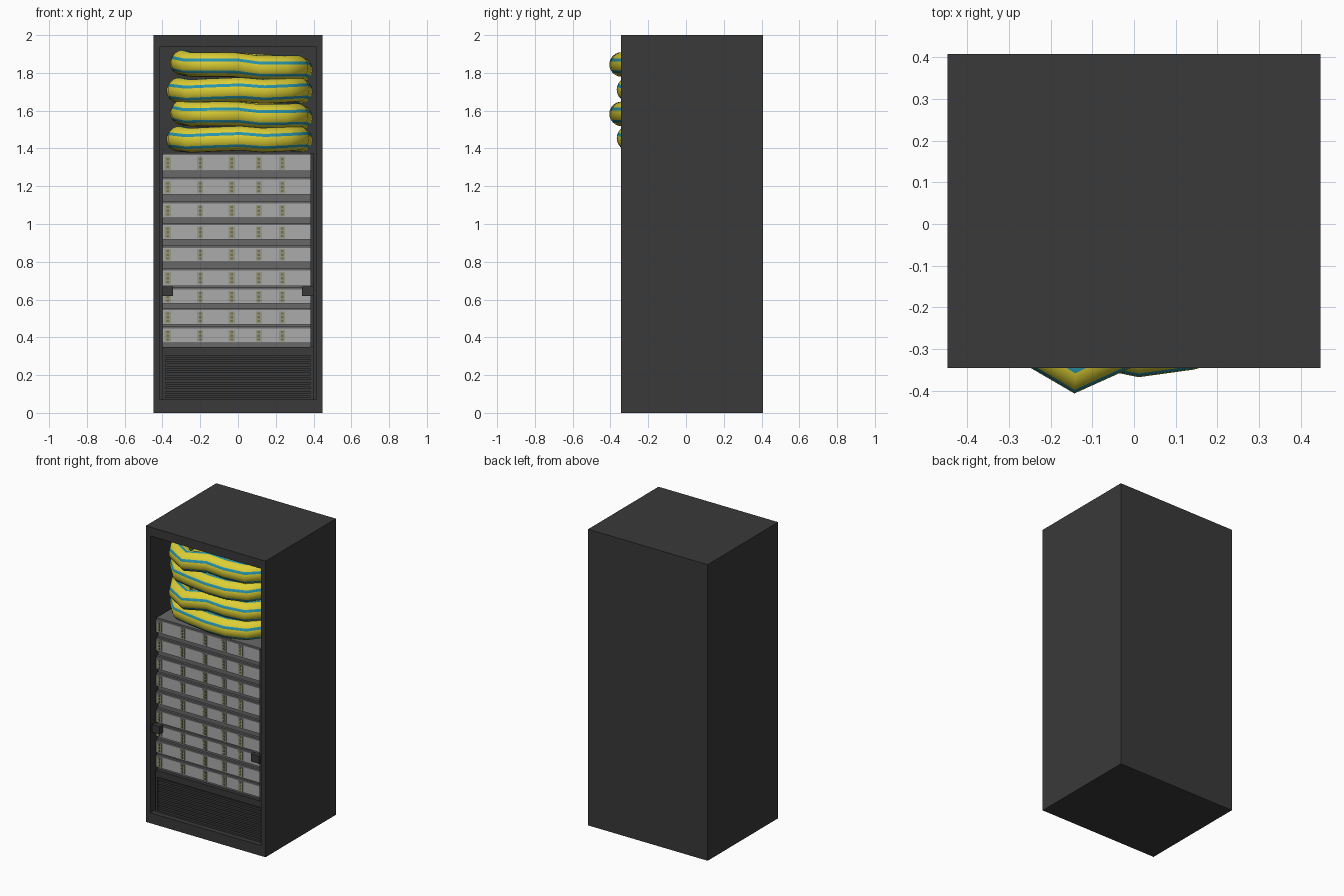
import bpy, bmesh, math
from mathutils import Vector

if "Cube" in bpy.data.objects:
    bpy.data.objects.remove(bpy.data.objects["Cube"])


def material(name, rgb):
    m = bpy.data.materials.new(name)
    m.diffuse_color = (*rgb, 1)
    m.use_nodes = True
    m.node_tree.nodes["Principled BSDF"].inputs["Base Color"].default_value = m.diffuse_color
    return m


DARK = material("charcoal", (0.041, 0.041, 0.041))
LIGHT = material("light grey", (0.41, 0.41, 0.41))
MID = material("mid grey", (0.14, 0.14, 0.14))
PLATE = material("port grey", (0.31, 0.31, 0.25))
OLIVE = material("olive", (0.17, 0.17, 0.05))
YELLOW = material("cable yellow", (0.72, 0.62, 0.035))
TEAL = material("cable teal", (0.02, 0.30, 0.42))


def finish(name, bm, *mats):
    bmesh.ops.recalc_face_normals(bm, faces=bm.faces)
    me = bpy.data.meshes.new(name)
    bm.to_mesh(me)
    bm.free()
    for m in mats:
        me.materials.append(m)
    ob = bpy.data.objects.new(name, me)
    bpy.context.collection.objects.link(ob)
    return ob


def add_box(bm, x0, x1, y0, y1, z0, z1):
    verts = bmesh.ops.create_cube(bm, size=1)["verts"]
    for v in verts:
        v.co = Vector(((x0 + x1) / 2 + v.co.x * (x1 - x0),
                       (y0 + y1) / 2 + v.co.y * (y1 - y0),
                       (z0 + z1) / 2 + v.co.z * (z1 - z0)))
    return verts


def boxes(name, mat, items):
    bm = bmesh.new()
    for b in items:
        add_box(bm, *b)
    return finish(name, bm, mat)


FRONT = -0.345

# Hollow cabinet: inset the front face and push it back
bm = bmesh.new()
add_box(bm, -0.447, 0.447, FRONT, 0.407, 0, 2)
bm.normal_update()
face = min(bm.faces, key=lambda f: f.calc_center_median().y)
bmesh.ops.inset_region(bm, faces=[face], thickness=0.047)
for v in face.verts:
    v.co.z = 1.94 if v.co.z > 1 else 0.07
ext = bmesh.ops.extrude_face_region(bm, geom=[face])["geom"]
if face.is_valid:
    bm.faces.remove(face)
for v in ext:
    if isinstance(v, bmesh.types.BMVert):
        v.co.y = 0.37
finish("cabinet", bm, DARK)

# Recessed grille at the bottom with horizontal slats
boxes("grille_panel", DARK, [(-0.4, 0.4, -0.285, 0.3, 0.07, 0.35)])
boxes("grille_frame", DARK, [(-0.4, -0.385, -0.31, -0.28, 0.07, 0.31),
                             (0.385, 0.4, -0.31, -0.28, 0.07, 0.31),
                             (-0.4, 0.4, -0.31, -0.28, 0.07, 0.082),
                             (-0.4, 0.4, -0.31, -0.28, 0.305, 0.35)])
boxes("grille_slats", DARK, [(-0.385, 0.385, -0.305, -0.28, 0.09 + i * 0.024,
                              0.104 + i * 0.024) for i in range(9)])

# Stack of units: grey chassis with light front panels
boxes("chassis", MID, [(-0.4, 0.385, -0.285, 0.32, 0.35, 1.375)])
boxes("right_post", DARK, [(0.385, 0.4, -0.32, 0.32, 0.35, 1.375)])
bottoms = [0.37, 0.467, 0.578, 0.673, 0.80, 0.917, 1.033, 1.155, 1.28]
tops = [0.447, 0.545, 0.652, 0.753, 0.874, 0.995, 1.108, 1.235, 1.365]
rows = list(zip(bottoms, tops))
boxes("unit_fronts", LIGHT, [(-0.4, 0.385, -0.305, -0.28, a, b) for a, b in rows])
boxes("unit_lips", MID, [(-0.4, 0.385, -0.3, -0.28, b, b + 0.011) for a, b in rows])

# Port plates and their indicator dots
columns = [-0.372, -0.2, -0.033, 0.11, 0.234]
plates = [(x - 0.016, x + 0.016, -0.31, -0.304, a + 0.007, b - 0.007)
          for a, b in rows for x in columns]
boxes("port_plates", PLATE, plates)
boxes("port_dots", OLIVE, [(x - 0.006, x + 0.006, -0.313, -0.309, z - 0.006, z + 0.006)
                           for a, b in rows for x in columns
                           for z in [(a + b) / 2 + k * 0.02 for k in (-1, 0, 1)]])

# Latches on the door frame
boxes("latches", DARK, [(-0.4, -0.345, FRONT, -0.31, 0.618, 0.67),
                        (0.338, 0.4, FRONT, -0.31, 0.618, 0.67)])


# Coiled cable bundles: closed loops with coloured stripes
def cable(name, path, z_left, z_right, r=0.065, sides=24):
    bm = bmesh.new()
    n = len(path)
    rings = []
    for i, (x, y) in enumerate(path):
        p, q = Vector(path[i - 1]), Vector(path[(i + 1) % n])
        t = (q - p).normalized()
        out = Vector((t.y, -t.x, 0))
        t01 = (x + 0.3) / 0.63
        c = Vector((x, y, z_left + (z_right - z_left) * t01 + 0.006 * math.sin(i * 2.1)))
        rings.append([bm.verts.new(c + out * (r * math.cos(a)) + Vector((0, 0, r * math.sin(a))))
                      for a in (math.tau * j / sides for j in range(sides))])
    for i in range(n):
        a, b = rings[i], rings[(i + 1) % n]
        for j in range(sides):
            k = (j + 1) % sides
            f = bm.faces.new((a[j], b[j], b[k], a[k]))
            f.material_index = 1 if j % 4 == 1 else 0
            f.smooth = True
    finish(name, bm, YELLOW, TEAL)


back = [(0.33, 0.0), (0.28, 0.18), (0.0, 0.22), (-0.25, 0.18)]
outer = [(-0.295, -0.05), (-0.29, -0.2), (-0.25, -0.27), (-0.14, -0.341), (-0.02, -0.28),
         (0.11, -0.265), (0.24, -0.25), (0.31, -0.19)] + back
inner = [(-0.315, -0.05), (-0.31, -0.18), (-0.25, -0.24), (-0.14, -0.27), (0.015, -0.302),
         (0.13, -0.285), (0.25, -0.255), (0.315, -0.18)] + back
cable("cable_bundle_1", outer, 1.852, 1.822)
cable("cable_bundle_2", inner, 1.705, 1.708)
cable("cable_bundle_3", outer, 1.588, 1.568)
cable("cable_bundle_4", inner, 1.448, 1.45)
